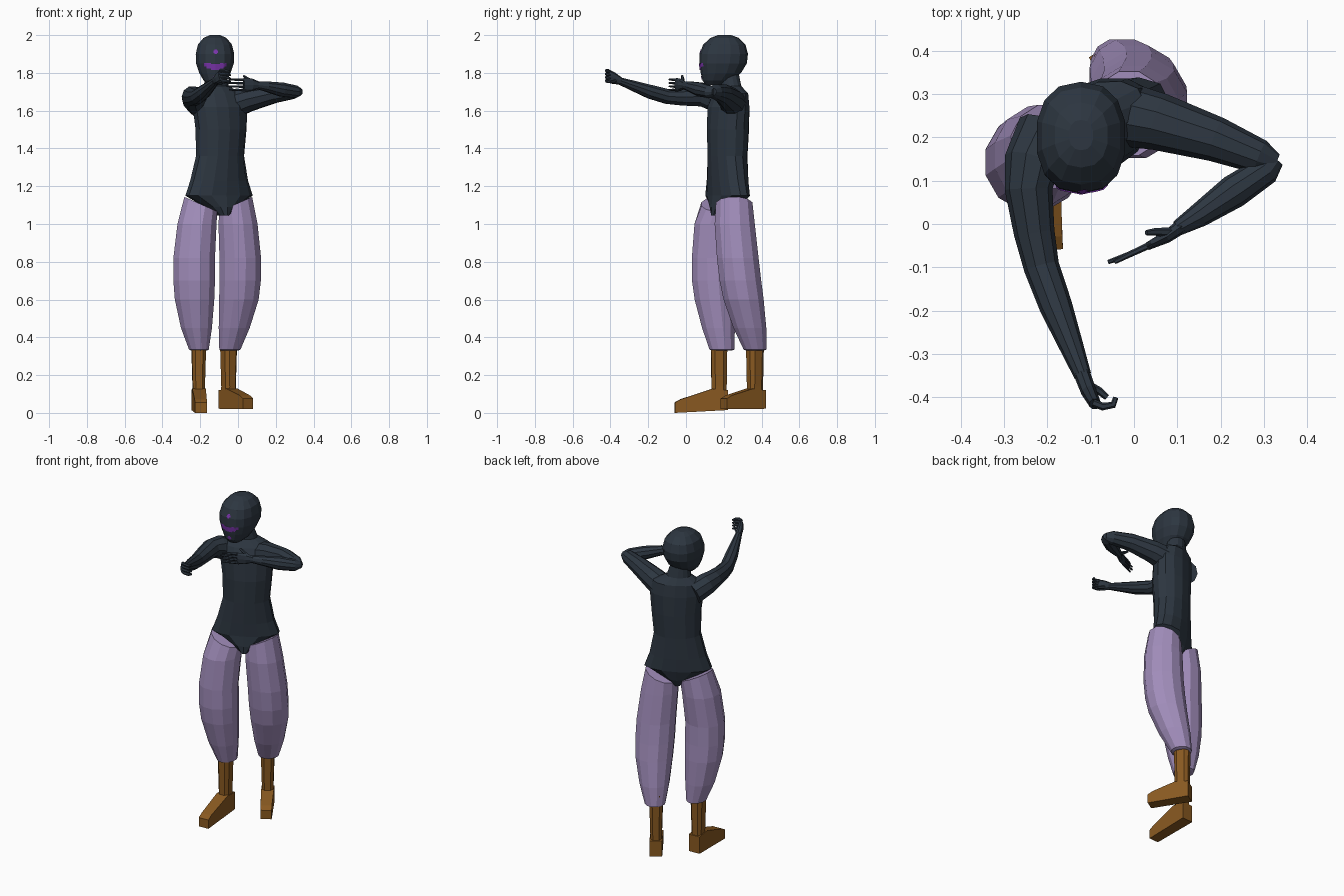
import bpy, bmesh, math
from mathutils import Vector, Matrix
from mathutils.bvhtree import BVHTree


def material(name, rgb):
    m = bpy.data.materials.new(name)
    m.diffuse_color = (*rgb, 1)
    return m


DARK = material("dark slate", (0.026, 0.037, 0.052))
LILAC = material("lilac cloth", (0.36, 0.27, 0.50))
BROWN = material("brown leather", (0.25, 0.10, 0.015))
PURPLE = material("violet paint", (0.20, 0.035, 0.42))


def finish(bm, name, mat):
    bmesh.ops.recalc_face_normals(bm, faces=bm.faces)
    me = bpy.data.meshes.new(name)
    bm.to_mesh(me)
    me.materials.append(mat)
    ob = bpy.data.objects.new(name, me)
    bpy.context.collection.objects.link(ob)
    return ob


def skin(bm, rings):
    """Join rings of points into a closed body."""
    vs = [[bm.verts.new(p) for p in r] for r in rings]
    n = len(vs[0])
    for a, b in zip(vs, vs[1:]):
        for i in range(n):
            j = (i + 1) % n
            bm.faces.new((a[i], a[j], b[j], b[i]))
    bm.faces.new(vs[0][::-1])
    bm.faces.new(vs[-1])


def loft(bm, sections, n=12, angle=0, power=1.0, tilt=0):
    """Stack of ellipses (z, cx, cy, rx, ry); tilt slopes the last ring along x."""
    rings = []
    ca, sa = math.cos(math.radians(angle)), math.sin(math.radians(angle))
    for k, (z, cx, cy, rx, ry) in enumerate(sections):
        ring = []
        for i in range(n):
            t = 2 * math.pi * (i + 0.5) / n
            c, s = math.cos(t), math.sin(t)
            x = rx * math.copysign(abs(c) ** power, c)
            y = ry * math.copysign(abs(s) ** power, s)
            dz = tilt * c if k == len(sections) - 1 else 0
            ring.append((cx + x * ca - y * sa, cy + x * sa + y * ca, z + dz))
        rings.append(ring)
    skin(bm, rings)


def tube(bm, pts, n=10):
    """Limb through points (x, y, z, half width, half height)."""
    P = [Vector(p[:3]) for p in pts]
    rings = []
    for k, p in enumerate(pts):
        t = (P[min(k + 1, len(P) - 1)] - P[max(k - 1, 0)]).normalized()
        side = t.cross(Vector((0, 0, 1))).normalized()
        up = side.cross(t)
        h = p[4] if len(p) > 4 else p[3]
        rings.append([P[k] + side * p[3] * math.cos(2 * math.pi * i / n)
                      + up * h * math.sin(2 * math.pi * i / n) for i in range(n)])
    skin(bm, rings)


# Torso: twisted body suit ending in a V between the legs
bm = bmesh.new()
loft(bm, [(1.045, -0.09, 0.20, 0.03, 0.075), (1.09, -0.095, 0.21, 0.085, 0.085),
          (1.15, -0.10, 0.22, 0.195, 0.088), (1.23, -0.10, 0.22, 0.165, 0.093),
          (1.36, -0.095, 0.22, 0.135, 0.098), (1.50, -0.09, 0.222, 0.143, 0.104),
          (1.62, -0.095, 0.225, 0.155, 0.10), (1.69, -0.105, 0.235, 0.14, 0.08),
          (1.73, -0.115, 0.235, 0.07, 0.055), (1.82, -0.12, 0.225, 0.048, 0.05)],
     n=14, angle=27)
finish(bm, "torso", DARK)

# Head: squarish low-poly ovoid facing the front
bm = bmesh.new()
loft(bm, [(1.735, -0.122, 0.15, 0.035, 0.045), (1.76, -0.122, 0.165, 0.062, 0.078),
          (1.80, -0.122, 0.185, 0.085, 0.107), (1.85, -0.122, 0.196, 0.102, 0.126),
          (1.90, -0.122, 0.200, 0.104, 0.128), (1.95, -0.122, 0.203, 0.092, 0.112),
          (1.985, -0.122, 0.205, 0.062, 0.075), (2.0, -0.122, 0.205, 0.028, 0.035)],
     n=14, power=0.85)
bmesh.ops.recalc_face_normals(bm, faces=bm.faces)
head_tree = BVHTree.FromBMesh(bm)
finish(bm, "head", DARK)


# Face paint: small cells laid on the head surface
def paint(name, inside, lo, hi, step=0.006):
    b = bmesh.new()

    def on_head(x, z):
        hit = head_tree.ray_cast(Vector((x, -1, z)), Vector((0, 1, 0)))[0]
        return Vector((x, hit.y - 0.003, z))
    nx, nz = int((hi[0] - lo[0]) / step), int((hi[1] - lo[1]) / step)
    for i in range(nx):
        for j in range(nz):
            x, z = lo[0] + i * step, lo[1] + j * step
            if inside(x + step / 2, z + step / 2):
                b.faces.new([b.verts.new(on_head(x + u * step, z + v * step))
                             for u, v in ((0, 0), (1, 0), (1, 1), (0, 1))])
    bmesh.ops.remove_doubles(b, verts=b.verts, dist=0.0005)
    finish(b, name, PURPLE)


paint("eye_band", lambda x, z: abs(z - 1.832 - 3.5 * (x + 0.12) ** 2) <
      (0.015 if abs(x + 0.12) < 0.045 else 0.009), (-0.18, 1.81), (-0.058, 1.864))
for nm, zc in (("brow_spot", 1.912), ("chin_spot", 1.775)):
    paint(nm, lambda x, z: math.hypot(x + 0.118, z - zc) < 0.0125,
          (-0.136, zc - 0.018), (-0.1, zc + 0.018))

# Left arm: bent across the chest with an open hand
bm = bmesh.new()
tube(bm, [(-0.03, 0.255, 1.63, 0.075), (0.06, 0.235, 1.66, 0.066),
          (0.19, 0.195, 1.69, 0.052), (0.29, 0.155, 1.70, 0.04),
          (0.328, 0.14, 1.70, 0.022)])
tube(bm, [(0.328, 0.15, 1.70, 0.02), (0.305, 0.125, 1.70, 0.034),
          (0.23, 0.075, 1.712, 0.039), (0.15, 0.02, 1.728, 0.028),
          (0.10, -0.01, 1.735, 0.018, 0.021)])
tube(bm, [(0.11, -0.005, 1.735, 0.017, 0.02), (0.075, -0.03, 1.737, 0.014, 0.033),
          (0.03, -0.052, 1.737, 0.009, 0.036)], 8)
for k in range(4):
    z = 1.709 + k * 0.018
    tube(bm, [(0.04, -0.047, z, 0.008), (-0.01, -0.07, z + 0.001, 0.007),
              (-0.045 - (0.015 if k in (1, 2) else 0), -0.088, z + 0.002, 0.005)], 6)
tube(bm, [(0.085, -0.02, 1.75, 0.012), (0.05, -0.018, 1.77, 0.009),
          (0.028, -0.02, 1.785, 0.006)], 6)
finish(bm, "left_arm", DARK)

# Right arm: stretched forward with curled fingers
bm = bmesh.new()
tube(bm, [(-0.20, 0.215, 1.63, 0.07), (-0.235, 0.14, 1.665, 0.065),
          (-0.243, 0.08, 1.675, 0.055), (-0.23, -0.02, 1.672, 0.047),
          (-0.213, -0.10, 1.675, 0.041), (-0.18, -0.19, 1.70, 0.038),
          (-0.145, -0.28, 1.732, 0.028), (-0.118, -0.35, 1.757, 0.02)])
tube(bm, [(-0.12, -0.345, 1.756, 0.019, 0.02), (-0.105, -0.385, 1.772, 0.018, 0.031),
          (-0.09, -0.415, 1.785, 0.014, 0.034)], 8)
for k in range(4):
    z = 1.758 + k * 0.018
    tube(bm, [(-0.095, -0.412, z, 0.009), (-0.072, -0.421, z, 0.009),
              (-0.048, -0.417, z - 0.004, 0.008), (-0.042, -0.40, z - 0.006, 0.006)], 6)
tube(bm, [(-0.11, -0.37, 1.76, 0.011), (-0.08, -0.385, 1.752, 0.009),
          (-0.062, -0.40, 1.752, 0.007)], 6)
finish(bm, "right_arm", DARK)

# Baggy trouser legs, sloping down toward the crotch at the top
legs = {
    "right_trouser": (-0.04, [(0.33, -0.207, 0.19, 0.042, 0.055), (0.335, -0.207, 0.19, 0.054, 0.068),
                              (0.45, -0.220, 0.172, 0.085, 0.09), (0.60, -0.230, 0.152, 0.108, 0.11),
                              (0.70, -0.232, 0.143, 0.114, 0.115), (0.82, -0.232, 0.142, 0.114, 0.115),
                              (1.00, -0.217, 0.158, 0.107, 0.117), (1.105, -0.197, 0.178, 0.09, 0.10)]),
    "left_trouser": (0.04, [(0.33, -0.043, 0.365, 0.045, 0.048), (0.335, -0.043, 0.365, 0.058, 0.062),
                            (0.45, -0.02, 0.338, 0.085, 0.09), (0.60, 0.005, 0.305, 0.108, 0.11),
                            (0.70, 0.011, 0.288, 0.114, 0.114), (0.82, 0.012, 0.274, 0.114, 0.114),
                            (1.00, 0.0, 0.258, 0.107, 0.11), (1.105, -0.012, 0.255, 0.09, 0.10)]),
}
for name, (tilt, secs) in legs.items():
    bm = bmesh.new()
    loft(bm, secs, n=12, tilt=tilt)
    finish(bm, name, LILAC)


# Boots: eight-sided shaft and a wedge foot pointing along the given turn
def boot(name, x, y, turn, length, heel, toe):
    b = bmesh.new()
    loft(b, [(0.06, 0, 0, 0.035, 0.042), (0.14, 0, 0, 0.034, 0.042),
             (0.40, 0, 0, 0.042, 0.046)], n=8, power=0.7)
    side = [(0.045, heel), (0.045, 0.12), (-0.035, 0.128), (0.03 - length, toe + 0.072),
            (-length, toe + 0.055), (-length, toe)]
    skin(b, [[(sx * (0.032 if yy < -0.1 else 0.036), yy, z) for yy, z in side] for sx in (-1, 1)])
    b.transform(Matrix.Translation((x, y, 0)) @ Matrix.Rotation(math.radians(turn), 4, 'Z'))
    finish(b, name, BROWN)


boot("right_boot", -0.208, 0.175, 3, 0.235, 0.015, 0.0)
boot("left_boot", -0.05, 0.365, 32, 0.195, 0.022, 0.02)
